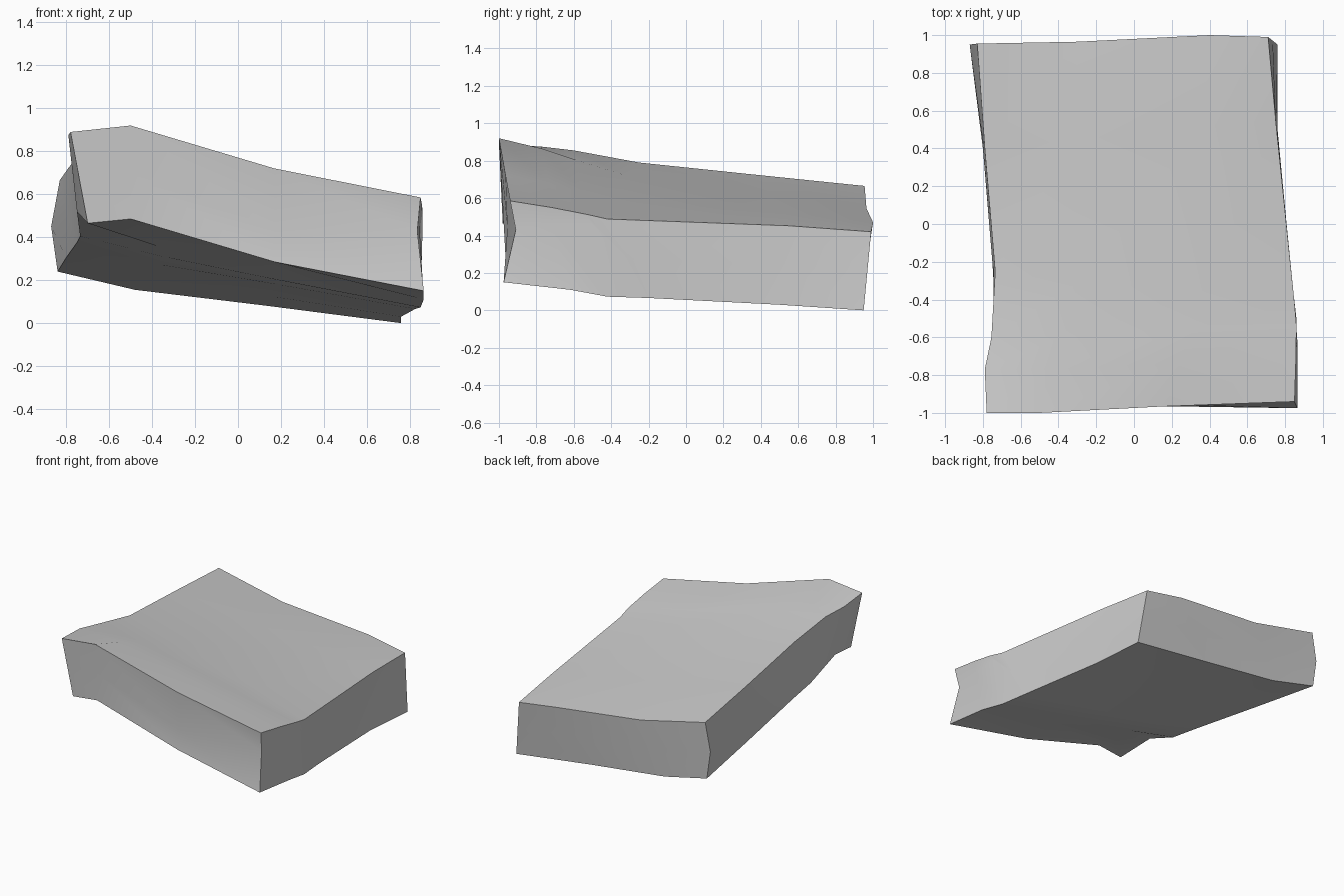
import bpy
import bmesh
import math
from mathutils import Vector

default_cube = bpy.data.objects.get("Cube")
if default_cube:
    bpy.data.objects.remove(default_cube, do_unlink=True)


def make_material(name, colour):
    material = bpy.data.materials.new(name)
    material.use_nodes = True
    material.diffuse_color = colour
    shader = material.node_tree.nodes["Principled BSDF"]
    shader.inputs["Base Color"].default_value = colour
    shader.inputs["Roughness"].default_value = 0.8
    return material


def rail(*points):
    return [Vector(point) for point in points]


def blended_patch(front, back, left, right):
    """Fill the area between four rails; left and right hold inner points only."""
    left = [front[0], *left, back[0]]
    right = [front[-1], *right, back[-1]]
    rows, columns = len(left), len(front)
    grid = {}
    for row in range(rows):
        v = row / (rows - 1)
        for column in range(columns):
            u = column / (columns - 1)
            across = left[row].lerp(right[row], u)
            along = front[column].lerp(back[column], v)
            corners = front[0].lerp(front[-1], u).lerp(back[0].lerp(back[-1], u), v)
            grid[row, column] = across + along - corners
    return grid, rows, columns


def outline(rows, columns):
    """Grid positions in order around the rim."""
    front = [(0, column) for column in range(columns)]
    right = [(row, columns - 1) for row in range(1, rows)]
    back = [(rows - 1, column) for column in range(columns - 2, -1, -1)]
    left = [(row, 0) for row in range(rows - 2, 0, -1)]
    return front + right + back + left


# Warped upper face
top, rows, columns = blended_patch(
    front=rail((-.78, -1, .89), (-.5, -1, .92), (.17, -.965, .72), (.85, -.94, .585)),
    back=rail((-.83, .955, .665), (-.3, .965, .545), (.4, 1, .47), (.71, .99, .42)),
    left=rail((-.79, -.77, .875), (-.755, -.6, .855), (-.735, -.25, .79), (-.79, .4, .722)),
    right=rail((.857, -.72, .55), (.86, -.54, .515), (.85, -.42, .488), (.75, .55, .452)),
)

# Tilted underside, with a corner cut away beneath the raised front lip
bottom, rows, columns = blended_patch(
    front=rail((-.7, -.98, .465), (-.5, -.975, .485), (.17, -.965, .285), (.865, -.975, .15)),
    back=rail((-.84, .95, .24), (-.48, .94, .155), (.14, .94, .08), (.76, .95, 0)),
    left=rail((-.75, -.72, .52), (-.735, -.45, .405), (-.75, -.2, .375), (-.8, .4, .305)),
    right=rail((.865, -.62, .11), (.85, -.42, .073), (.825, -.2, .066), (.76, .5, .03)),
)
bottom[1, 1] = Vector((-.38, -.66, .36))
bottom[2, 1] = Vector((-.35, -.44, .31))
bottom[3, 1] = Vector((-.35, -.2, .27))

# Waist of the walls: halfway by default, with dents and a bulging corner
rim = outline(rows, columns)
waist = {key: top[key].lerp(bottom[key], .5) for key in rim}
last_row, last_column = rows - 1, columns - 1
waist[0, 2] = Vector((.17, -.955, .44))
waist[0, last_column] = Vector((.835, -.91, .43))
waist[1, last_column] = Vector((.845, -.72, .46))
waist[2, last_column] = Vector((.86, -.5, .46))
waist[last_row, 0] = Vector((-.87, .95, .45))

# Join the layers into one closed slab
mesh = bpy.data.meshes.new("warped_slab")
bm = bmesh.new()
top_verts, waist_verts, bottom_verts = [
    {key: bm.verts.new(point) for key, point in layer.items()}
    for layer in (top, waist, bottom)
]
for layer in (top_verts, bottom_verts):
    for row in range(last_row):
        for column in range(last_column):
            bm.faces.new([layer[row, column], layer[row, column + 1],
                          layer[row + 1, column + 1], layer[row + 1, column]])
for upper, lower in ((top_verts, waist_verts), (waist_verts, bottom_verts)):
    for here, following in zip(rim, rim[1:] + rim[:1]):
        bm.faces.new([upper[here], lower[here], lower[following], upper[following]])
bmesh.ops.recalc_face_normals(bm, faces=bm.faces)
bm.to_mesh(mesh)
bm.free()

slab = bpy.data.objects.new("warped_slab", mesh)
bpy.context.collection.objects.link(slab)
mesh.materials.append(make_material("plain_grey", (.6, .6, .6, 1)))

# Soft faces with crisp rims
bpy.ops.object.select_all(action="DESELECT")
slab.select_set(True)
bpy.context.view_layer.objects.active = slab
bpy.ops.object.shade_smooth_by_angle(angle=math.radians(30))
